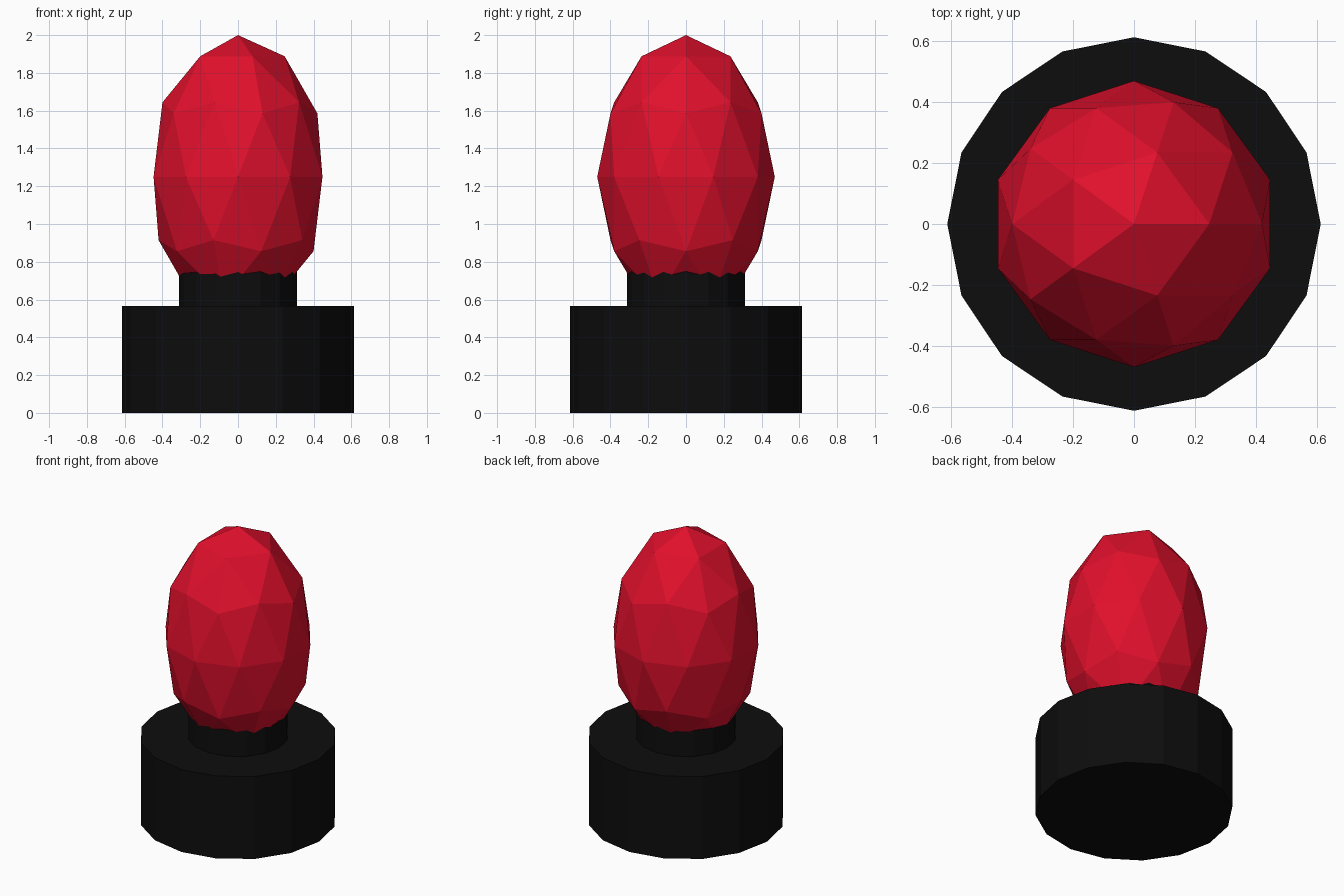
import bpy

if "Cube" in bpy.data.objects:
    bpy.data.objects.remove(bpy.data.objects["Cube"])


def material(name, color):
    m = bpy.data.materials.new(name)
    m.diffuse_color = color
    m.use_nodes = True
    m.node_tree.nodes["Principled BSDF"].inputs["Base Color"].default_value = m.diffuse_color
    return m


black = material("black", (0.004, 0.004, 0.004, 1))
red = material("red", (0.75, 0.005, 0.025, 1))


def cylinder(name, radius, z0, z1):
    bpy.ops.mesh.primitive_cylinder_add(vertices=16, radius=radius, depth=z1 - z0,
                                        location=(0, 0, (z0 + z1) / 2))
    ob = bpy.context.object
    ob.name = name
    ob.data.materials.append(black)
    return ob


# Wide base and narrow neck, the neck running up into the bulb
cylinder("base", 0.613, 0.0, 0.565)
cylinder("neck", 0.313, 0.565, 0.76)

# Faceted egg-shaped bulb
bpy.ops.mesh.primitive_ico_sphere_add(subdivisions=2, radius=1, location=(0, 0, 1.25))
bulb = bpy.context.object
bulb.name = "bulb"
bulb.scale = (0.47, 0.47, 0.75)
bpy.ops.object.transform_apply(location=False, rotation=False, scale=True)
bulb.data.materials.append(red)
